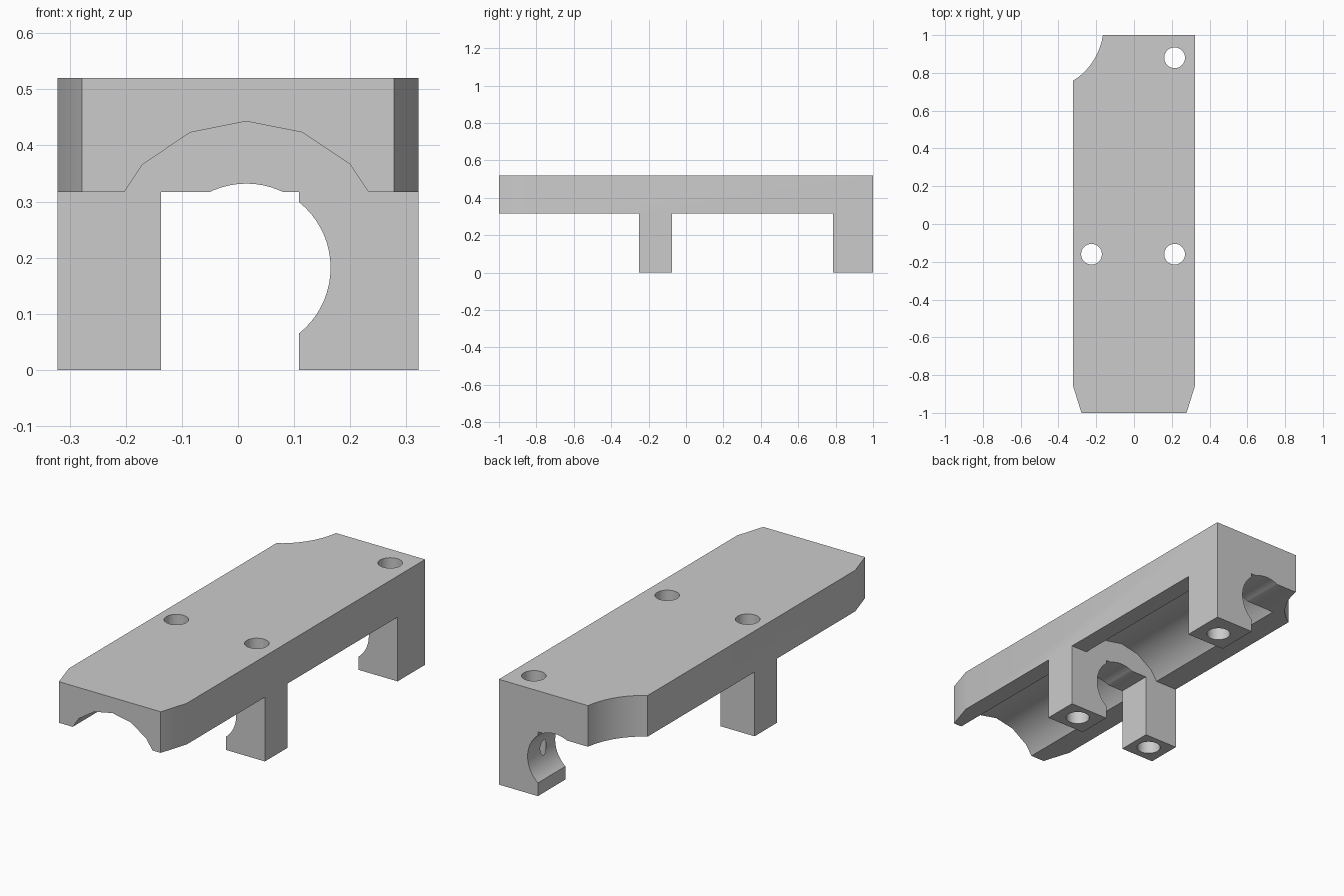
import bpy, bmesh, math
from mathutils import Matrix, Vector

if "Cube" in bpy.data.objects:
    bpy.data.objects.remove(bpy.data.objects["Cube"], do_unlink=True)

grey = bpy.data.materials.new("plain_grey")
grey.use_nodes = True
grey.diffuse_color = (0.6, 0.6, 0.6, 1)
grey.node_tree.nodes["Principled BSDF"].inputs["Base Color"].default_value = (0.6, 0.6, 0.6, 1)

HALF_W, UNDER, TOP = 0.322, 0.317, 0.52
AXIS_X, AXIS_Z = 0.015, 0.182
MID = (-0.25, -0.075)
REAR = (0.785, 1.0)


def finish(name, bm):
    bmesh.ops.recalc_face_normals(bm, faces=bm.faces)
    mesh = bpy.data.meshes.new(name)
    bm.to_mesh(mesh)
    bm.free()
    mesh.materials.append(grey)
    obj = bpy.data.objects.new(name, mesh)
    bpy.context.collection.objects.link(obj)
    return obj


def prism(name, outline, z0, z1):
    bm = bmesh.new()
    face = bm.faces.new([bm.verts.new((x, y, z0)) for x, y in outline])
    moved = bmesh.ops.extrude_face_region(bm, geom=[face])["geom"]
    bmesh.ops.translate(bm, vec=(0, 0, z1 - z0),
                        verts=[v for v in moved if isinstance(v, bmesh.types.BMVert)])
    return finish(name, bm)


def box(name, x, y, z):
    return prism(name, [(x[0], y[0]), (x[1], y[0]), (x[1], y[1]), (x[0], y[1])], *z)


def ring(r, sides):
    return [(r * math.cos(math.tau * i / sides), r * math.sin(math.tau * i / sides))
            for i in range(sides)]


def long_cutter(name, r, sides, y0, y1):
    obj = prism(name, ring(r, sides), y0, y1)
    obj.data.transform(Matrix.Translation((AXIS_X, 0, AXIS_Z)) @ Matrix.Rotation(-math.pi / 2, 4, "X"))
    return obj


def combine(target, tool, operation):
    tool.hide_render = True
    mod = target.modifiers.new(tool.name, "BOOLEAN")
    mod.operation, mod.object, mod.solver = operation, tool, "EXACT"
    bpy.context.view_layer.objects.active = target
    bpy.ops.object.modifier_apply(modifier=mod.name)
    bpy.data.objects.remove(tool, do_unlink=True)


# Plate outline with tapered front corners and a scooped rear corner
scoop_centre, scoop_r = Vector((-0.506, 1.05)), 0.345
a0, a1 = math.atan2(-0.05, 0.341), math.atan2(-0.29, 0.186)
scoop = [tuple(scoop_centre + scoop_r * Vector((math.cos(a), math.sin(a))))
         for a in (a0 + (a1 - a0) * i / 12 for i in range(13))]
scoop[0] = (scoop[0][0], 1.0)
scoop[-1] = (-HALF_W, scoop[-1][1])
outline = [(-0.278, -1), (0.278, -1), (HALF_W, -0.86), (HALF_W, 1)] + scoop + [(-HALF_W, -0.86)]
bracket = prism("mounting_bracket", outline, UNDER, TOP)

# Wide faceted channels under the plate, either side of the middle wall
for name, y0, y1 in (("front_channel", -1.1, MID[0]), ("rear_channel", MID[1], REAR[0])):
    combine(bracket, long_cutter(name, 0.261, 16, y0, y1), "DIFFERENCE")

# Three legs
for name, x, y in (("middle_left_leg", (0.109, HALF_W), MID),
                   ("middle_right_leg", (-HALF_W, -0.137), MID),
                   ("rear_leg", (0.109, HALF_W), REAR)):
    combine(bracket, box(name, x, y, (0, 0.33 if x[0] < 0 else UNDER + 0.001)), "UNION")

# Round bore along the whole length
combine(bracket, long_cutter("bore", 0.15, 64, -1.1, 1.1), "DIFFERENCE")

# Vertical screw holes through the legs
for x, y in ((0.215, 0.88), (0.215, -0.16), (-0.225, -0.16)):
    hole = prism("screw_hole", [(x + u, y + v) for u, v in ring(0.055, 32)], -0.1, TOP + 0.1)
    combine(bracket, hole, "DIFFERENCE")

# Smooth the curved walls, keep the edges crisp
bpy.ops.object.select_all(action="DESELECT")
bracket.select_set(True)
bpy.context.view_layer.objects.active = bracket
bpy.ops.object.shade_smooth_by_angle(angle=math.radians(30))
